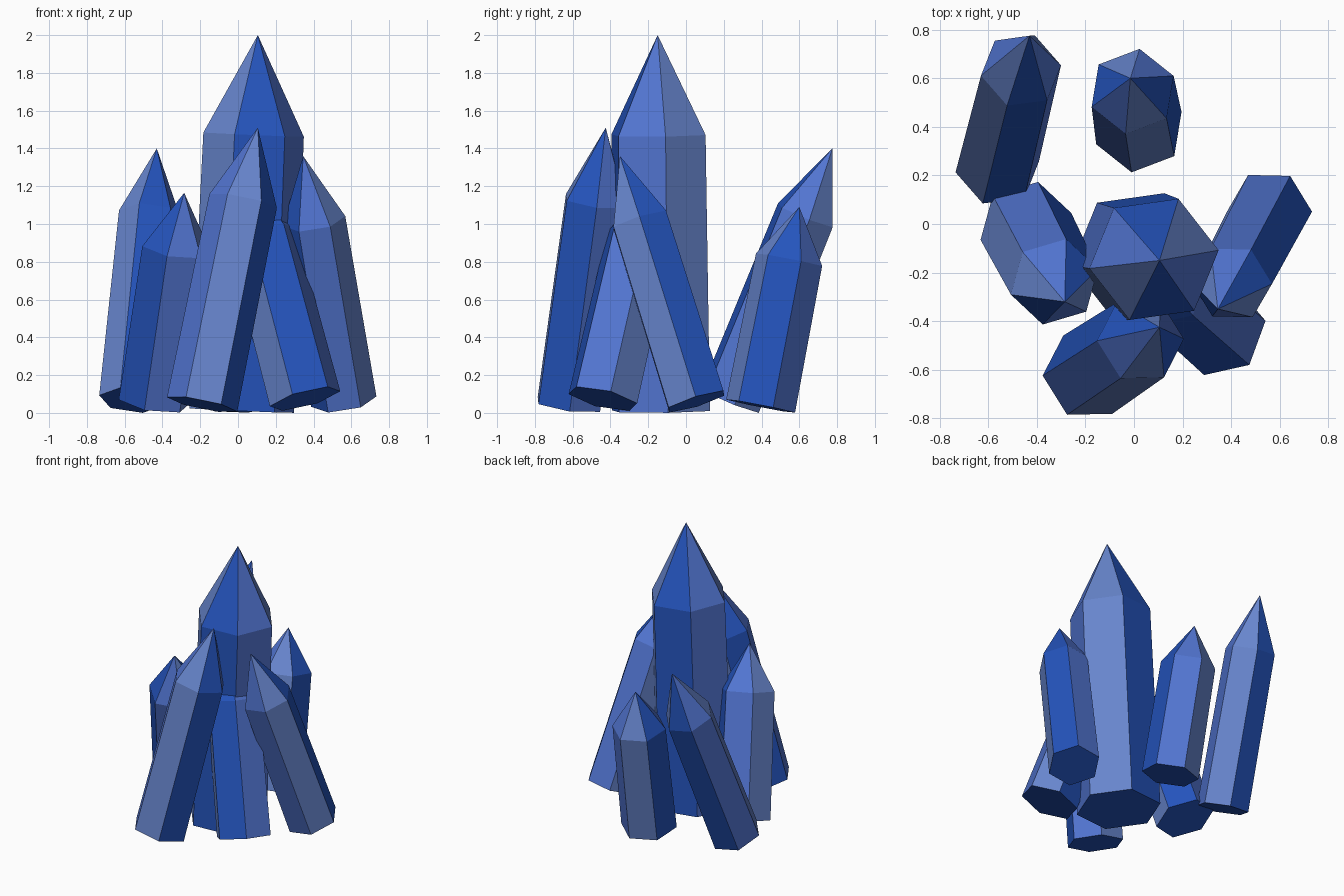
import bpy, bmesh, math
from mathutils import Vector

cube = bpy.data.objects.get("Cube")
if cube:
    bpy.data.objects.remove(cube, do_unlink=True)


def make_material(name, rgb):
    mat = bpy.data.materials.new(name)
    mat.use_nodes = True
    mat.diffuse_color = (*rgb, 1)
    mat.node_tree.nodes["Principled BSDF"].inputs["Base Color"].default_value = (*rgb, 1)
    return mat


# Facet colours, repeating around each crystal
MATERIALS = [
    make_material("deep blue", (0.018, 0.089, 0.51)),
    make_material("medium blue", (0.084, 0.178, 0.64)),
    make_material("pale blue", (0.135, 0.235, 0.61)),
]
SIDES = 6
SHOULDER = 0.735   # where the point begins along the axis
TAPER = 0.96       # shoulder radius relative to the base


def crystal(name, base, tip, radius, roll):
    """Leaning hexagonal prism with a pointed end."""
    base, tip = Vector(base), Vector(tip)
    axis = tip - base
    lean = Vector((0, 0, 1)).rotation_difference(axis)
    bm = bmesh.new()

    def ring(centre, r):
        verts = []
        for i in range(SIDES):
            a = math.radians(roll) + math.tau * i / SIDES
            offset = lean @ Vector((r * math.cos(a), r * math.sin(a), 0))
            verts.append(bm.verts.new(centre + offset))
        return verts

    low = ring(base, radius)
    high = ring(base + axis * SHOULDER, radius * TAPER)
    apex = bm.verts.new(tip)
    bm.faces.new(low[::-1])
    for i in range(SIDES):
        j = (i + 1) % SIDES
        side = bm.faces.new((low[i], low[j], high[j], high[i]))
        point = bm.faces.new((high[i], high[j], apex))
        side.material_index = point.material_index = i % len(MATERIALS)

    mesh = bpy.data.meshes.new(name)
    bm.to_mesh(mesh)
    bm.free()
    for mat in MATERIALS:
        mesh.materials.append(mat)
    obj = bpy.data.objects.new(name, mesh)
    bpy.context.collection.objects.link(obj)


# Central crystal and the six leaning around it
crystal("main_crystal", (0.02, -0.133, 0.012), (0.105, -0.15, 2.0), 0.28, 68)
crystal("front_crystal", (-0.19, -0.62, 0.045), (0.105, -0.425, 1.51), 0.19, 122)
crystal("front_left_crystal", (0.355, -0.44, 0.075), (0.045, -0.17, 1.25), 0.195, 71)
crystal("left_crystal", (0.56, 0.055, 0.06), (0.345, -0.35, 1.36), 0.175, 0)
crystal("right_crystal", (-0.445, -0.01, 0.058), (-0.285, -0.32, 1.165), 0.195, 16)
crystal("back_right_crystal", (-0.563, 0.235, 0.067), (-0.43, 0.775, 1.4), 0.175, 69)
crystal("back_crystal", (0.02, 0.395, 0.036), (-0.015, 0.6, 1.09), 0.188, 141)
